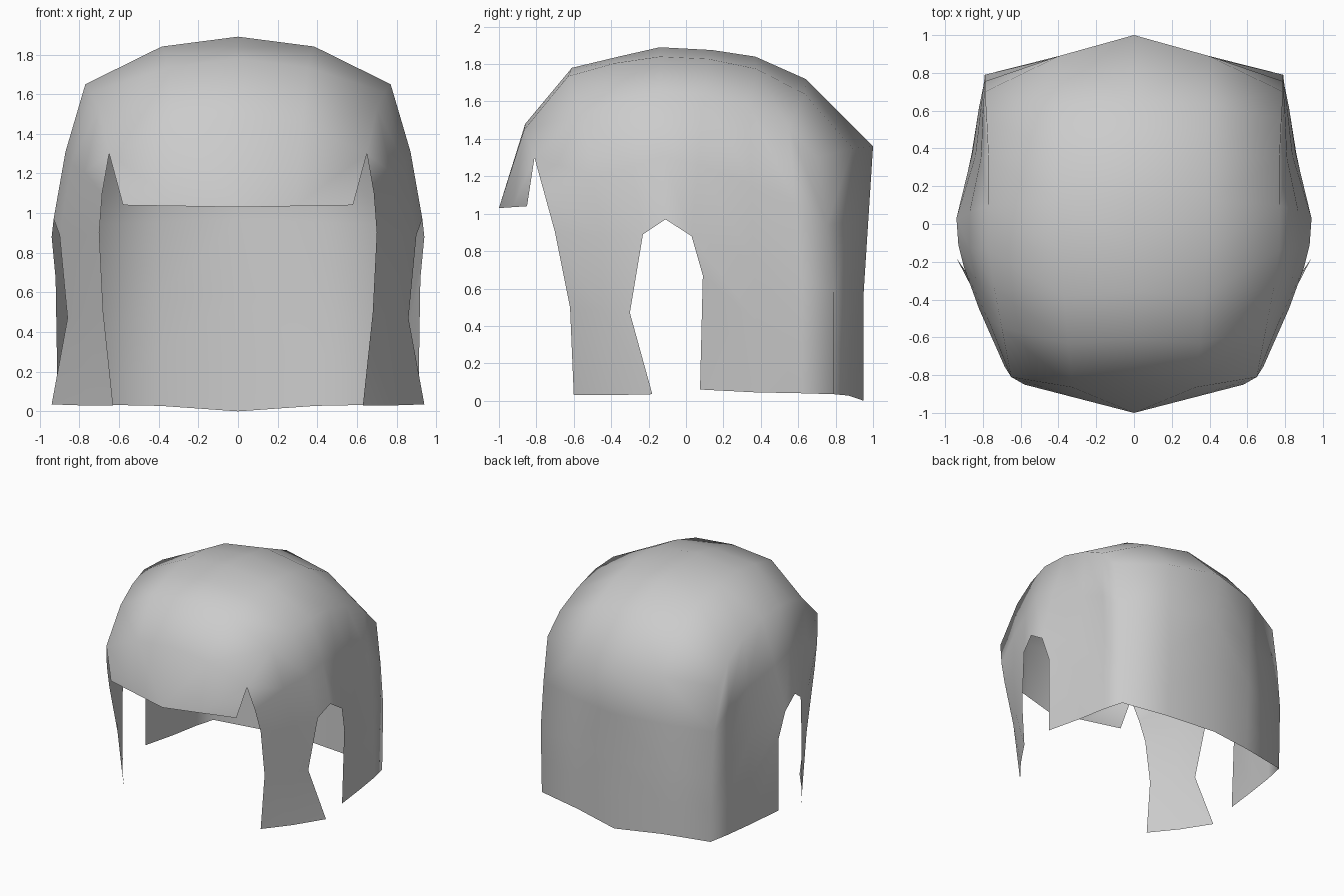
import bpy, bmesh
from mathutils import Vector

if "Cube" in bpy.data.objects:
    bpy.data.objects.remove(bpy.data.objects["Cube"])

# Centre line (y, z), fringe tip over the crown and down the back
centre = [(-1, 1.03), (-.86, 1.48), (-.61, 1.78), (-.36, 1.84), (-.14, 1.89), (.14, 1.875),
          (.37, 1.84), (.64, 1.72), (1, 1.36), (.975, .97), (.95, .58), (.95, .29), (.95, 0)]
# Temple crease and back corner (x, y, z), same stations
crease = [(.58, -.85, 1.04), (.65, -.81, 1.30), (.70, -.55, 1.53), (.74, -.34, 1.61),
          (.77, -.14, 1.65), (.77, .1, 1.64), (.77, .34, 1.57), (.78, .55, 1.46),
          (.79, .70, 1.30), (.79, .755, .94), (.79, .79, .58), (.785, .79, .30), (.78, .79, .035)]
# Extra roundness (y, z) halfway between the two
bulge = [(0, 0), (-.03, .06), (-.05, .08), (-.03, .08), (0, .07), (0, .07),
         (.02, .07), (.04, .05), (.04, .02), (.02, 0), (.02, 0), (.01, 0), (.0, .01)]
# Side wall at ear height, front to back
ear = [(.70, -.70, .90), (.82, -.45, .88), (.90, -.23, .89), (.93, -.11, .97),
       (.94, .03, .88), (.84, .36, .75), (.81, .62, .66), (.79, .79, .58)]
# Lower rows of the sideburn and the back panel
burn = [[(.68, -.62, .50), (.80, -.45, .48), (.86, -.30, .47)],
        [(.63, -.60, .03), (.79, -.40, .03), (.94, -.18, .035)]]
panel = [[(.92, .09, .67), (.855, .38, .42), (.82, .62, .35), (.785, .79, .30)],
         [(.91, .075, .06), (.86, .37, .045), (.82, .62, .04), (.78, .79, .035)]]

bm = bmesh.new()


def loft(rows):
    grid = [[bm.verts.new(p) for p in row] for row in rows]
    for a, b in zip(grid, grid[1:]):
        for i in range(len(a) - 1):
            bm.faces.new((a[i], a[i + 1], b[i + 1], b[i]))


# Crown, fringe and back
mid = [(Vector((0, *c)) + Vector(s)) / 2 + Vector((0, *b))
       for c, s, b in zip(centre, crease, bulge)]
loft([[(0, *c) for c in centre], mid, crease])

# Side wall, sideburn and panel behind the ear
top = crease[1:9]
out = [.01, .015, .02, .02, .015, .005, .005, 0]
middle = [(Vector(a) + Vector(b)) / 2 + Vector((o, 0, 0)) for a, b, o in zip(top, ear, out)]
middle[-1] = crease[9]
loft([top, middle, ear])
loft([ear[:3]] + burn)
loft([ear[4:]] + panel)

bmesh.ops.remove_doubles(bm, verts=bm.verts, dist=.002)
bmesh.ops.recalc_face_normals(bm, faces=bm.faces)
# Make the open shell face outward
crown = max(bm.faces, key=lambda f: f.calc_center_median().z)
if crown.normal.z < 0:
    bmesh.ops.reverse_faces(bm, faces=bm.faces)
for f in bm.faces:
    f.smooth = True

mesh = bpy.data.meshes.new("hair_shell")
bm.to_mesh(mesh)
bm.free()
hair = bpy.data.objects.new("hair_shell", mesh)
bpy.context.collection.objects.link(hair)
mirror = hair.modifiers.new("mirror", 'MIRROR')
mirror.use_clip = True
